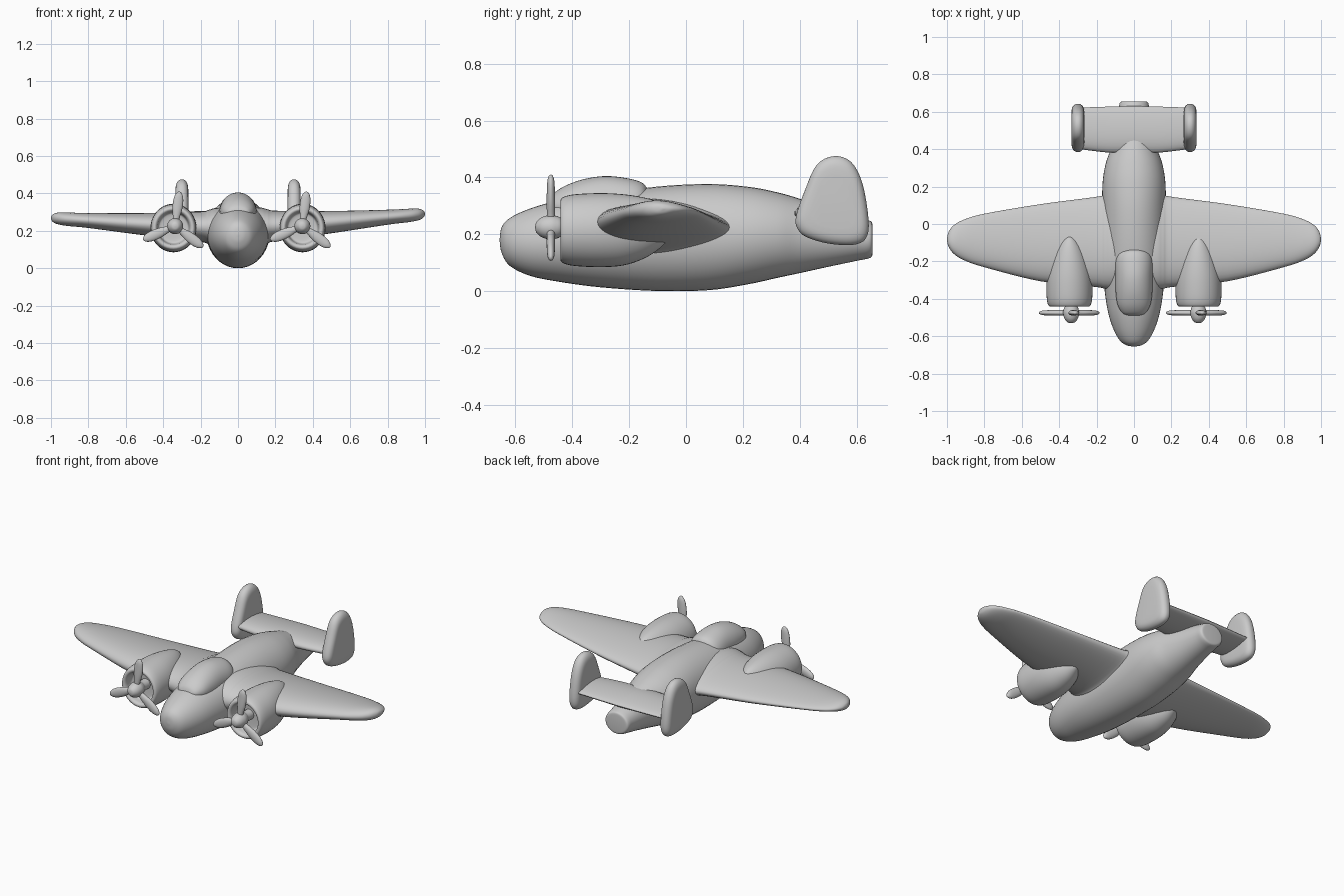
import bpy, bmesh, math
from mathutils import Vector, Matrix

grey = bpy.data.materials.new("plain grey")
grey.diffuse_color = (0.6, 0.6, 0.6, 1)


def spline(points, steps, closed=False):
    """Smooth curve of any dimension through the given points."""
    n = len(points)
    pts = [Vector(p) for p in points]
    get = (lambda i: pts[i % n]) if closed else (lambda i: pts[max(0, min(n - 1, i))])
    out = []
    for i in range(n if closed else n - 1):
        a, b, c, d = get(i - 1), get(i), get(i + 1), get(i + 2)
        for k in range(steps):
            t = k / steps
            out.append(0.5 * (2 * b + (c - a) * t + (2 * a - 5 * b + 4 * c - d) * t * t
                              + (3 * b - a - 3 * c + d) * t ** 3))
    if not closed:
        out.append(pts[-1])
    return out


def oval(n=40, taper=0.0):
    """Unit oval; taper thins the +u side into a wing section."""
    ring = []
    for i in range(n):
        a = 2 * math.pi * i / n
        ring.append((math.cos(a), math.sin(a) * (1 - taper * math.cos(a))))
    return ring


PLACE = {"x": lambda s, u, v: (s, u, v),
         "y": lambda s, u, v: (u, s, v),
         "z": lambda s, u, v: (u, v, s)}


def loft(name, stations, axis, outline=None, steps=5, matrix=None, angle=50):
    """Skin stations (position, centre u, centre v, half u, half v) along an axis."""
    outline = outline or oval()
    bm = bmesh.new()
    rings = []
    for s, cu, cv, hu, hv in spline(stations, steps):
        rings.append([bm.verts.new(PLACE[axis](s, cu + u * hu, cv + v * hv)) for u, v in outline])
    n = len(outline)
    for a, b in zip(rings, rings[1:]):
        for i in range(n):
            bm.faces.new((a[i], a[(i + 1) % n], b[(i + 1) % n], b[i]))
    bm.faces.new(rings[0])
    bm.faces.new(rings[-1])
    bmesh.ops.recalc_face_normals(bm, faces=bm.faces)
    if matrix:
        bm.transform(matrix)
    mesh = bpy.data.meshes.new(name)
    bm.to_mesh(mesh)
    bm.free()
    mesh.materials.append(grey)
    obj = bpy.data.objects.new(name, mesh)
    bpy.context.collection.objects.link(obj)
    bpy.ops.object.select_all(action='DESELECT')
    obj.select_set(True)
    bpy.context.view_layer.objects.active = obj
    bpy.ops.object.shade_smooth_by_angle(angle=math.radians(angle))
    return obj


def both_sides(half):
    """Mirror right-hand stations to make a full span."""
    return [(-s[0],) + s[1:] for s in reversed(half)] + half


# Fuselage: y, bottom, top, half width
body = [(-0.655, 0.175, 0.185, 0.005), (-0.648, 0.135, 0.225, 0.04), (-0.62, 0.09, 0.257, 0.078),
        (-0.55, 0.055, 0.29, 0.115), (-0.45, 0.034, 0.318, 0.143), (-0.3, 0.014, 0.34, 0.162),
        (-0.1, 0.001, 0.368, 0.168), (0.08, 0.004, 0.377, 0.17), (0.22, 0.025, 0.367, 0.168),
        (0.32, 0.047, 0.348, 0.152), (0.4, 0.064, 0.325, 0.125), (0.5, 0.086, 0.29, 0.1),
        (0.6, 0.107, 0.262, 0.083), (0.64, 0.115, 0.25, 0.078), (0.653, 0.122, 0.243, 0.07),
        (0.656, 0.135, 0.23, 0.055)]
loft("fuselage", [(y, 0, (lo + hi) / 2, w, (hi - lo) / 2) for y, lo, hi, w in body], "y")

# Canopy: y, top, half width
canopy = [(-0.49, 0.305, 0.03), (-0.475, 0.335, 0.062), (-0.43, 0.368, 0.088), (-0.36, 0.394, 0.098),
          (-0.28, 0.405, 0.1), (-0.2, 0.396, 0.1), (-0.155, 0.382, 0.085), (-0.135, 0.36, 0.05)]
loft("canopy", [(y, 0, 0.3, w, top - 0.3) for y, top, w in canopy], "y")

# Wing, flared at the root and rolled very slightly
wing = [(0.1, -0.09, 0.222, 0.262, 0.1), (0.155, -0.094, 0.222, 0.252, 0.09),
        (0.21, -0.096, 0.225, 0.24, 0.078), (0.5, -0.1, 0.241, 0.206, 0.058),
        (0.8, -0.088, 0.264, 0.143, 0.039), (0.91, -0.085, 0.272, 0.108, 0.035),
        (0.965, -0.083, 0.277, 0.075, 0.03), (0.992, -0.082, 0.279, 0.038, 0.018),
        (1.0, -0.082, 0.28, 0.004, 0.003)]
roll = Matrix.Identity(4)
roll[2][0] = 0.011
loft("wing", both_sides(wing), "x", oval(40, 0.25), matrix=roll)

# Tailplane
loft("tailplane", both_sides([(0.02, 0.505, 0.275, 0.125, 0.034), (0.15, 0.505, 0.275, 0.122, 0.031),
                              (0.3, 0.512, 0.275, 0.11, 0.027)]), "x", oval(32, 0.25))

# Twin fins: outline in y, z about the fin centre
FIN_Y, FIN_Z = 0.515, 0.31
fin = [(0.387, 0.265), (0.42, 0.36), (0.46, 0.445), (0.52, 0.475), (0.58, 0.455), (0.62, 0.38),
       (0.642, 0.25), (0.632, 0.185), (0.585, 0.163), (0.5, 0.168), (0.425, 0.19), (0.392, 0.22)]
fin_outline = spline([(y - FIN_Y, z - FIN_Z) for y, z in fin], 4, closed=True)
fin_profile = [(-0.035, 0.6), (-0.032, 0.8), (-0.024, 0.92), (-0.012, 0.985), (0, 1),
               (0.012, 0.985), (0.024, 0.92), (0.032, 0.8), (0.035, 0.6)]

# Engine nacelle: y, centre z, half width, half height; begins inside the open cowl
nacelle = [(-0.385, 0.215, 0.02, 0.02), (-0.388, 0.215, 0.07, 0.07), (-0.4, 0.215, 0.082, 0.084),
           (-0.43, 0.215, 0.088, 0.09), (-0.441, 0.215, 0.1, 0.102), (-0.432, 0.215, 0.114, 0.116),
           (-0.39, 0.215, 0.122, 0.126), (-0.3, 0.215, 0.122, 0.13), (-0.22, 0.216, 0.11, 0.125),
           (-0.15, 0.222, 0.088, 0.108), (-0.1, 0.23, 0.06, 0.085), (-0.07, 0.235, 0.03, 0.06),
           (-0.06, 0.24, 0.008, 0.03)]

# Spinner: y, radius
spinner = [(-0.53, 0.004), (-0.525, 0.02), (-0.505, 0.036), (-0.475, 0.043), (-0.45, 0.038),
           (-0.43, 0.03), (-0.38, 0.03)]

# Propeller blade: radius, half width, half thickness
blade = [(0.0, 0.016, 0.014), (0.04, 0.017, 0.014), (0.09, 0.026, 0.015), (0.135, 0.027, 0.014),
         (0.165, 0.021, 0.012), (0.182, 0.01, 0.007), (0.186, 0.002, 0.002)]

for side, label in ((-1, "left"), (1, "right")):
    loft(label + "_fin", [(side * 0.3 + x, FIN_Y, FIN_Z, k, k) for x, k in fin_profile],
         "x", fin_outline, steps=3)
    loft(label + "_nacelle", [(y, side * 0.345, z, w, h) for y, z, w, h in nacelle], "y")
    hub_x, hub_z = side * 0.34 + 0.004, 0.225
    loft(label + "_spinner", [(y, hub_x, hub_z, r, r) for y, r in spinner], "y", oval(24))
    for i in range(3):
        turn = Matrix.Translation((hub_x, -0.475, hub_z)) @ Matrix.Rotation(
            math.radians(7 + 120 * i), 4, 'Y')
        loft(f"{label}_blade_{i + 1}", [(r, 0, 0, w, t) for r, w, t in blade], "z",
             oval(20), steps=4, matrix=turn)
